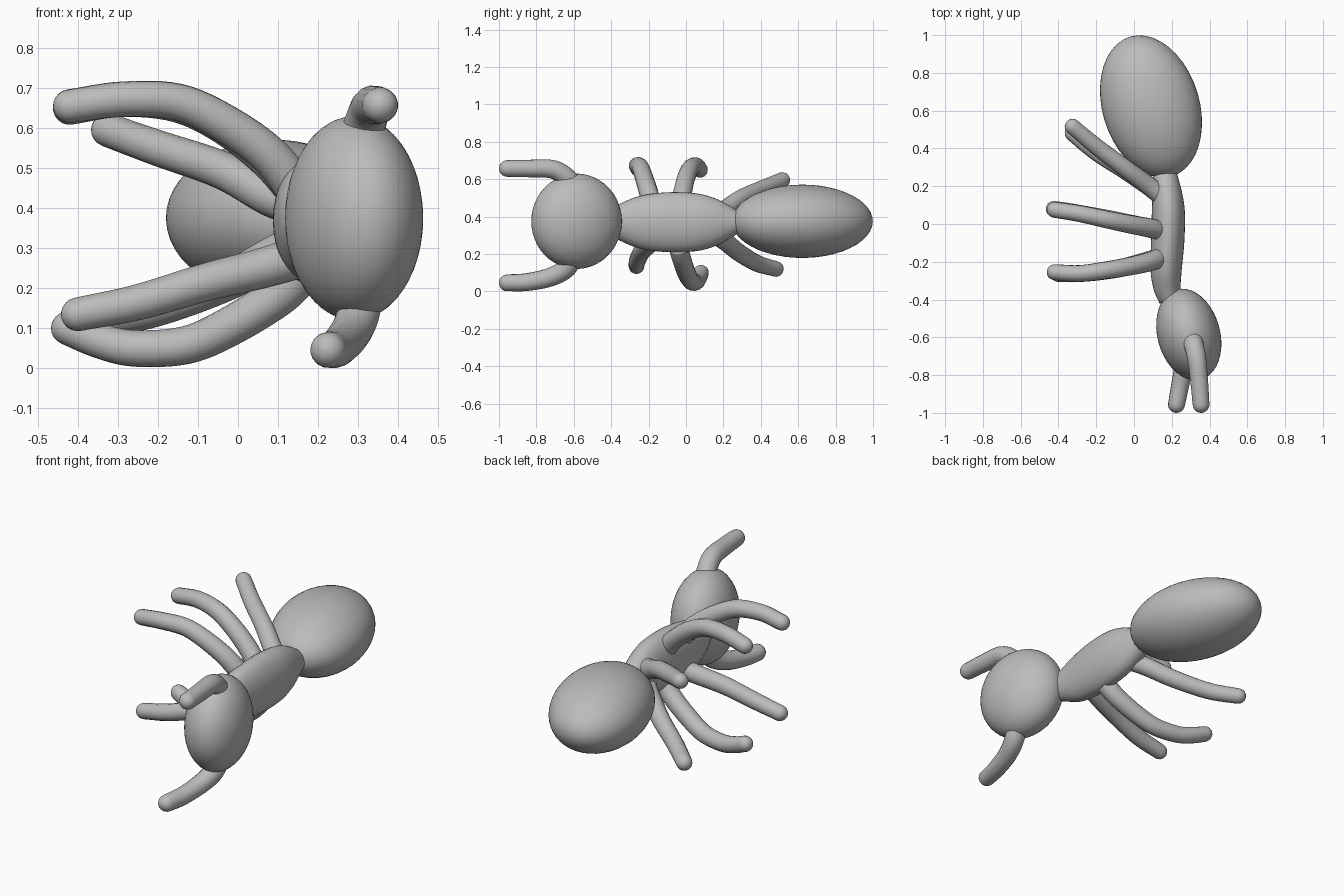
import bpy, bmesh, math
from mathutils import Vector, Matrix

if "Cube" in bpy.data.objects:
    bpy.data.objects.remove(bpy.data.objects["Cube"])

grey = bpy.data.materials.new("plain_grey")
grey.diffuse_color = (0.5, 0.5, 0.5, 1)
grey.use_nodes = True
grey.node_tree.nodes["Principled BSDF"].inputs["Base Color"].default_value = grey.diffuse_color


def finish(name, bm):
    bmesh.ops.recalc_face_normals(bm, faces=bm.faces)
    me = bpy.data.meshes.new(name)
    bm.to_mesh(me)
    bm.free()
    me.materials.append(grey)
    for p in me.polygons:
        p.use_smooth = True
    ob = bpy.data.objects.new(name, me)
    bpy.context.collection.objects.link(ob)
    return ob


def ellipsoid(name, centre, radii, turn):
    bm = bmesh.new()
    bmesh.ops.create_icosphere(bm, subdivisions=4, radius=1)
    m = (Matrix.Translation(centre) @ Matrix.Rotation(math.radians(turn), 4, 'Z')
         @ Matrix.Diagonal((*radii, 1)))
    bmesh.ops.transform(bm, matrix=m, verts=bm.verts)
    return finish(name, bm)


def spline(pts, steps=6):
    """Catmull-Rom through points of any dimension."""
    pts = [Vector(p) for p in pts]
    ext = [2 * pts[0] - pts[1]] + pts + [2 * pts[-1] - pts[-2]]
    out = []
    for i in range(1, len(ext) - 2):
        a, b, c, d = ext[i - 1:i + 3]
        for k in range(steps):
            t = k / steps
            out.append(0.5 * (2 * b + (c - a) * t + (2 * a - 5 * b + 4 * c - d) * t * t
                              + (3 * b - a - 3 * c + d) * t ** 3))
    return out + [pts[-1]]


def loft(bm, rings):
    loops = [[bm.verts.new(p) for p in r] for r in rings]
    n = len(loops[0])
    for a, b in zip(loops, loops[1:]):
        for i in range(n):
            bm.faces.new((a[i], a[(i + 1) % n], b[(i + 1) % n], b[i]))
    bm.faces.new(loops[0])
    bm.faces.new(loops[-1])


def limb(name, pts, r0, r1, sides=16):
    """Tapered tube along a path, ending in a dome whose tip is the last point."""
    path = spline(pts)
    n = len(path) - 1
    stations = [(p, r0 + (r1 - r0) * i / n) for i, p in enumerate(path)]
    d = (path[-1] - path[-2]).normalized()
    for k in range(1, 6):
        a = math.radians(17 * k)
        stations.append((path[-1] + d * r1 * math.sin(a), r1 * math.cos(a)))
    rings, u = [], None
    for i, (p, r) in enumerate(stations):
        t = (stations[min(i + 1, len(stations) - 1)][0] - stations[max(i - 1, 0)][0]).normalized()
        u = t.orthogonal() if u is None else u - t * u.dot(t)
        u.normalize()
        v = t.cross(u)
        rings.append([p + r * (math.cos(w) * u + math.sin(w) * v)
                      for w in (2 * math.pi * j / sides for j in range(sides))])
    bm = bmesh.new()
    loft(bm, rings)
    return finish(name, bm)


# Head and abdomen
ellipsoid("head", (0.29, -0.585, 0.375), (0.166, 0.247, 0.255), 15)
ellipsoid("abdomen", (0.09, 0.622, 0.375), (0.257, 0.386, 0.196), 16.8)

# Thorax: oval sections (y, centre x, half width, half height)
sections = [(-0.42, 0.19, 0.055, 0.07), (-0.35, 0.175, 0.07, 0.10), (-0.25, 0.17, 0.082, 0.14),
            (-0.1, 0.178, 0.088, 0.16), (0.05, 0.182, 0.088, 0.155), (0.15, 0.178, 0.08, 0.13),
            (0.23, 0.17, 0.068, 0.09), (0.28, 0.165, 0.06, 0.06), (0.33, 0.16, 0.05, 0.05)]
bm = bmesh.new()
loft(bm, [[(cx + w * math.cos(a), y, 0.37 + h * math.sin(a))
           for a in (2 * math.pi * j / 32 for j in range(32))]
          for y, cx, w, h in spline(sections, 4)])
finish("thorax", bm)

# Legs, root to foot
legs = {
    "front_upper_leg": [(0.16, -0.17, 0.43), (0.08, -0.20, 0.53), (-0.03, -0.225, 0.61),
                        (-0.15, -0.245, 0.665), (-0.29, -0.262, 0.672), (-0.42, -0.255, 0.655)],
    "front_lower_leg": [(0.16, -0.17, 0.28), (0.06, -0.20, 0.25), (-0.08, -0.235, 0.215),
                        (-0.25, -0.26, 0.165), (-0.40, -0.265, 0.135)],
    "middle_upper_leg": [(0.16, -0.04, 0.43), (0.08, -0.02, 0.52), (-0.03, 0.0, 0.605),
                         (-0.15, 0.025, 0.66), (-0.29, 0.055, 0.672), (-0.42, 0.075, 0.65)],
    "middle_lower_leg": [(0.16, -0.04, 0.24), (0.10, -0.025, 0.18), (-0.02, 0.0, 0.105),
                         (-0.13, 0.025, 0.058), (-0.26, 0.05, 0.05), (-0.35, 0.068, 0.07),
                         (-0.425, 0.08, 0.10)],
    "hind_upper_leg": [(0.17, 0.13, 0.40), (0.08, 0.20, 0.43), (-0.04, 0.29, 0.495),
                       (-0.20, 0.41, 0.55), (-0.325, 0.515, 0.595)],
    "hind_lower_leg": [(0.17, 0.13, 0.32), (0.08, 0.20, 0.275), (-0.04, 0.28, 0.21),
                       (-0.20, 0.38, 0.15), (-0.325, 0.48, 0.12)],
}
for name, pts in legs.items():
    limb(name, pts, 0.053, 0.042)

# Antennae, elbowed forward from the top and bottom of the head
limb("upper_antenna", [(0.30, -0.60, 0.55), (0.315, -0.635, 0.605), (0.332, -0.71, 0.652),
                       (0.345, -0.83, 0.657), (0.355, -0.955, 0.657)], 0.056, 0.045)
limb("lower_antenna", [(0.31, -0.60, 0.20), (0.295, -0.645, 0.12), (0.27, -0.73, 0.075),
                       (0.245, -0.85, 0.05), (0.225, -0.955, 0.046)], 0.056, 0.045)
